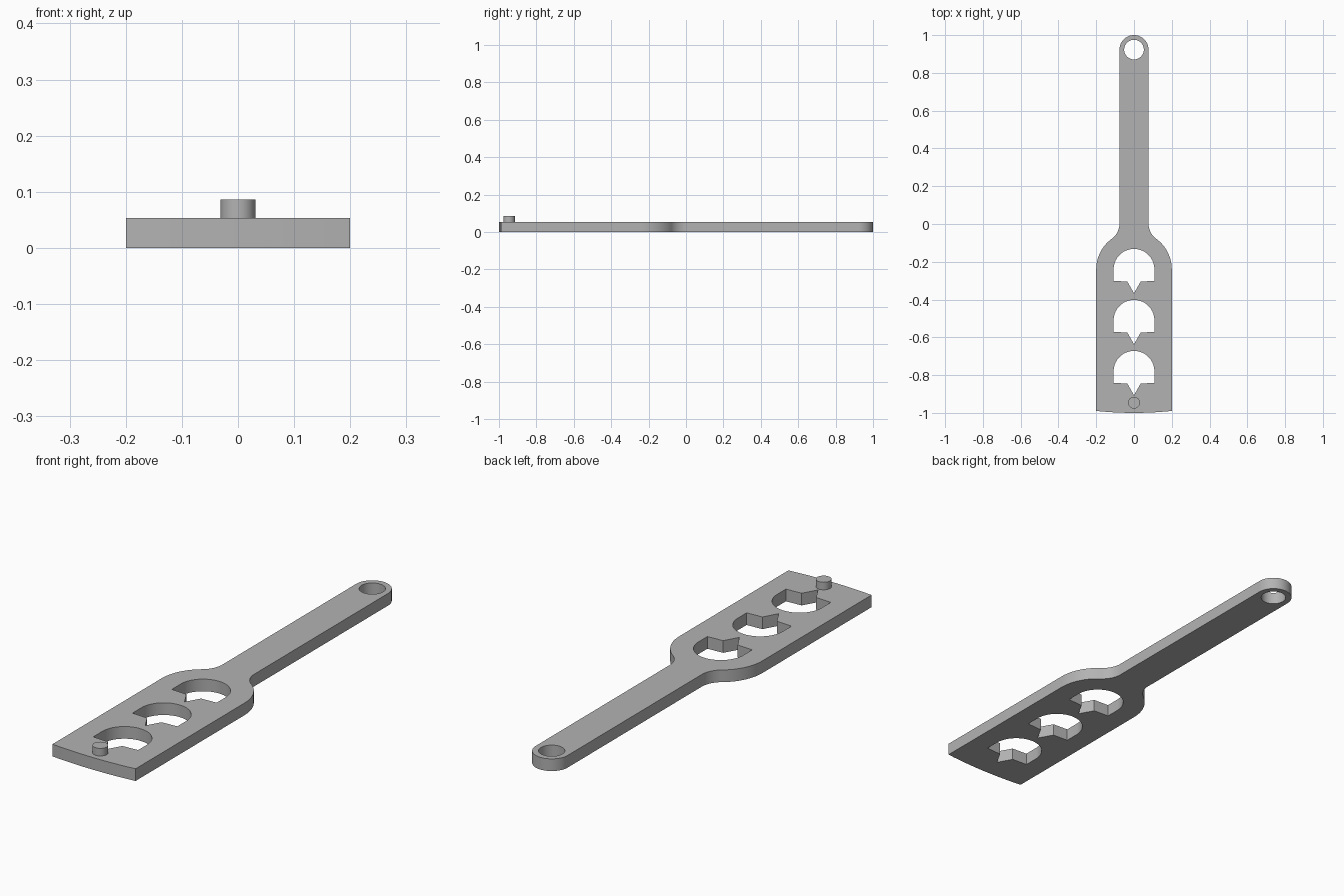
import bpy, bmesh
from math import sin, cos, atan2, asin, sqrt, pi

if "Cube" in bpy.data.objects:
    bpy.data.objects.remove(bpy.data.objects["Cube"], do_unlink=True)

THICK = 0.053
PIVOT_Y, TIP_R, PIVOT_HOLE_R = 0.923, 0.077, 0.052
HEAD_Y, HEAD_R, FILLET_R = -0.24, 0.2, 0.1
SLOT_R, SLOT_PITCH = 0.108, 0.27

grey = bpy.data.materials.new("plain grey")
grey.use_nodes = True
colour = (0.45, 0.45, 0.45, 1)
grey.diffuse_color = colour
grey.node_tree.nodes["Principled BSDF"].inputs["Base Color"].default_value = colour


def arc(cx, cy, r, a0, a1, n):
    return [(cx + r * cos(a0 + (a1 - a0) * i / n),
             cy + r * sin(a0 + (a1 - a0) * i / n)) for i in range(n + 1)]


def mirrored(half):
    """Close a right-hand half profile with its mirror image."""
    return half + [(-x, y) for x, y in reversed(half) if abs(x) > 1e-5]


def finish(obj):
    obj.data.materials.append(grey)
    bpy.ops.object.select_all(action='DESELECT')
    obj.select_set(True)
    bpy.context.view_layer.objects.active = obj
    bpy.ops.object.shade_smooth_by_angle(angle=pi / 6)


def plate(name, loops, thickness):
    """Flat plate; inner loops become through holes."""
    curve = bpy.data.curves.new(name + " profile", 'CURVE')
    curve.dimensions = '2D'
    curve.fill_mode = 'BOTH'
    curve.extrude = thickness / 2
    for loop in loops:
        spline = curve.splines.new('POLY')
        spline.points.add(len(loop) - 1)
        for point, (x, y) in zip(spline.points, loop):
            point.co = (x, y, 0, 1)
        spline.use_cyclic_u = True
    temp = bpy.data.objects.new(name + " profile", curve)
    bpy.context.collection.objects.link(temp)
    bpy.context.view_layer.update()
    mesh = bpy.data.meshes.new_from_object(
        temp.evaluated_get(bpy.context.evaluated_depsgraph_get()))
    bpy.data.objects.remove(temp, do_unlink=True)
    bm = bmesh.new()
    bm.from_mesh(mesh)
    bmesh.ops.remove_doubles(bm, verts=bm.verts, dist=1e-5)
    bmesh.ops.recalc_face_normals(bm, faces=bm.faces)
    bmesh.ops.translate(bm, verts=bm.verts, vec=(0, 0, thickness / 2))
    bm.to_mesh(mesh)
    bm.free()
    mesh.materials.clear()
    obj = bpy.data.objects.new(name, mesh)
    bpy.context.collection.objects.link(obj)
    finish(obj)
    return obj


# Outline: bowed front edge, wide head, filleted shoulder, handle, round tip
front_r = 1 + PIVOT_Y
front_half = asin(HEAD_R / front_r)
fillet_x = TIP_R + FILLET_R
fillet_y = HEAD_Y + sqrt((HEAD_R + FILLET_R) ** 2 - fillet_x ** 2)
join = atan2(fillet_y - HEAD_Y, fillet_x)
half = arc(0, PIVOT_Y, front_r, -pi / 2, -pi / 2 + front_half, 6)
half += arc(0, HEAD_Y, HEAD_R, 0, join, 16)
half += arc(fillet_x, fillet_y, FILLET_R, pi + join, pi, 16)[1:]
half += arc(0, PIVOT_Y, TIP_R, 0, pi / 2, 16)
outline = mirrored(half)

# Round pivot hole at the handle tip
pivot_hole = arc(0, PIVOT_Y, PIVOT_HOLE_R, 0, 2 * pi, 48)[:-1]


# Arched slot with a pointed notch in its lower edge
def slot(cy):
    return mirrored([(0, cy - 0.127), (0.035, cy - 0.065), (SLOT_R, cy - 0.061)]
                    + arc(0, cy, SLOT_R, 0, pi / 2, 20))


slots = [slot(HEAD_Y - i * SLOT_PITCH) for i in range(3)]
plate("paddle_arm", [outline, pivot_hole] + slots, THICK)

# Short locating pin near the front edge
bpy.ops.mesh.primitive_cylinder_add(vertices=40, radius=0.031, depth=0.033,
                                    location=(0, -0.946, THICK + 0.0165))
pin = bpy.context.object
pin.name = "locating_pin"
finish(pin)
